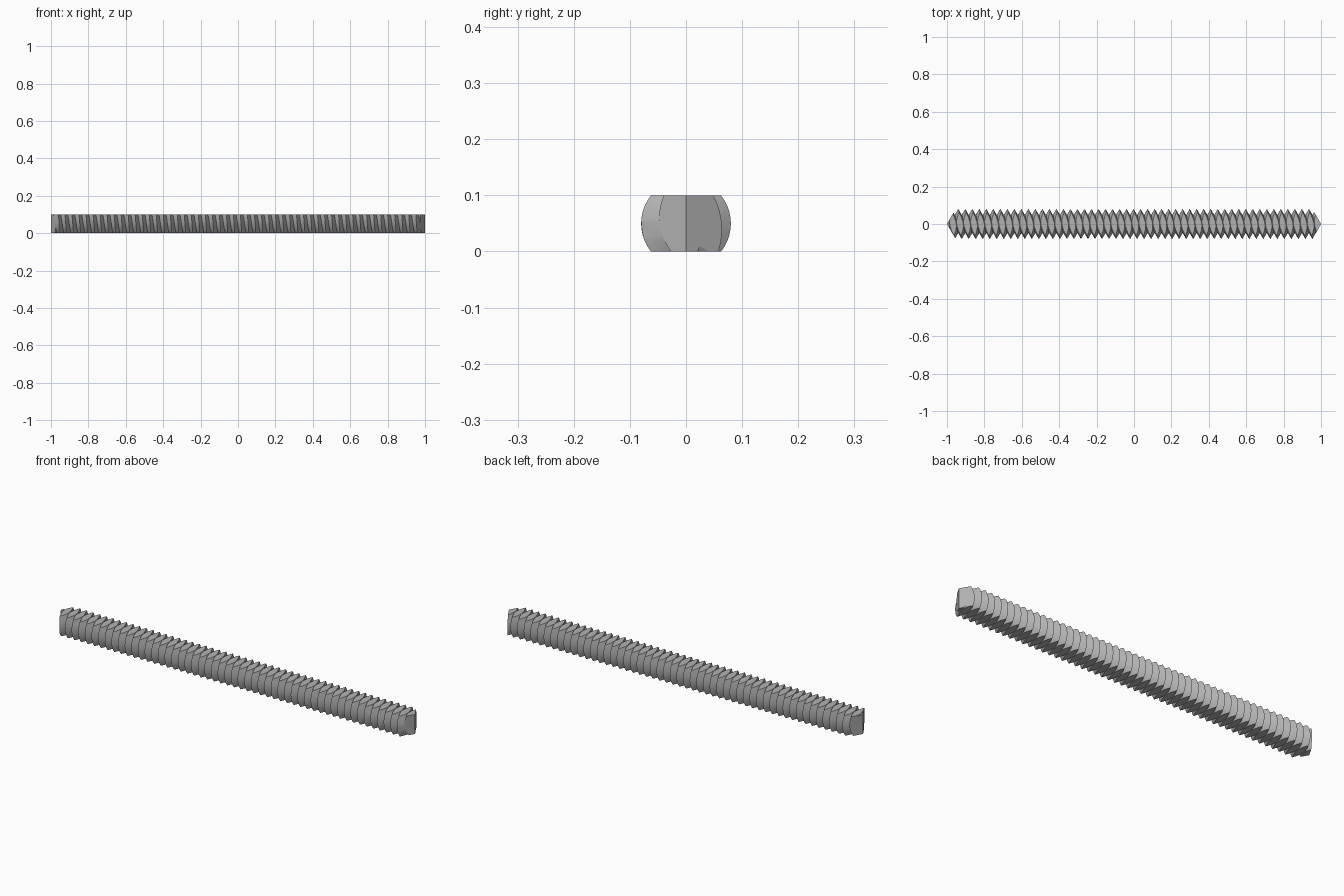
import bpy, bmesh, math

default = bpy.data.objects.get("Cube")
if default:
    bpy.data.objects.remove(default, do_unlink=True)

PITCH = 0.0375
CREST, ROOT = 0.08, 0.0475
AXIS_Z = 0.05
SEGMENTS = 48
END_SLOPE = 0.58        # how far the wedge ends fall back per unit of y
TURNS = 60

steel = bpy.data.materials.new("grey steel")
steel.use_nodes = True
grey = (0.45, 0.45, 0.45, 1)
steel.diffuse_color = grey
steel.node_tree.nodes["Principled BSDF"].inputs["Base Color"].default_value = grey


def make_object(name, bm):
    bmesh.ops.recalc_face_normals(bm, faces=bm.faces)
    mesh = bpy.data.meshes.new(name)
    bm.to_mesh(mesh)
    bm.free()
    mesh.materials.append(steel)
    obj = bpy.data.objects.new(name, mesh)
    bpy.context.collection.objects.link(obj)
    return obj


# Right-handed V thread: rows alternate between root and crest
bm = bmesh.new()
rows = 2 * TURNS + 1
# an odd row (crest) passes the -y side at x = 0.954
start = 0.954 - PITCH * 57.0
grid = []
for j in range(rows + 2):
    radius = CREST if j % 2 else ROOT
    row = []
    for i in range(SEGMENTS):
        a = math.tau * i / SEGMENTS
        x = start + PITCH * (j / 2 + i / SEGMENTS)
        row.append(bm.verts.new((x, radius * math.cos(a), AXIS_Z + radius * math.sin(a))))
    grid.append(row)


def vert(i, j):
    # one full turn lands two rows further along
    return grid[j][i] if i < SEGMENTS else grid[j + 2][0]


for j in range(rows - 1):
    for i in range(SEGMENTS):
        bm.faces.new((vert(i, j), vert(i + 1, j), vert(i + 1, j + 1), vert(i, j + 1)))

# Close both ends with fans to the axis
for j, turn_end in ((0, (2, 1)), (rows - 1, (rows + 1, rows))):
    loop = list(grid[j]) + [grid[k][0] for k in turn_end]
    hub = bm.verts.new((grid[j][0].co.x + PITCH / 2, 0, AXIS_Z))
    for n, v in enumerate(loop):
        bm.faces.new((v, loop[(n + 1) % len(loop)], hub))
bmesh.ops.delete(bm, geom=[v for v in bm.verts if not v.link_faces], context='VERTS')
rod = make_object("threaded_rod", bm)

# Envelope: flat top and bottom, wedge-shaped ends
bm = bmesh.new()
half_width = 0.12
shoulder = 1 - END_SLOPE * half_width
outline = [(1, 0), (shoulder, half_width), (-shoulder, half_width),
           (-1, 0), (-shoulder, -half_width), (shoulder, -half_width)]
base = bm.faces.new([bm.verts.new((x, y, 0)) for x, y in outline])
extruded = bmesh.ops.extrude_face_region(bm, geom=[base])["geom"]
bmesh.ops.translate(bm, vec=(0, 0, 2 * AXIS_Z),
                    verts=[g for g in extruded if isinstance(g, bmesh.types.BMVert)])
envelope = make_object("envelope_cutter", bm)
envelope.hide_render = True

# Trim the thread to the envelope
trim = rod.modifiers.new("trim", 'BOOLEAN')
trim.operation = 'INTERSECT'
trim.solver = 'EXACT'
trim.object = envelope
bpy.ops.object.select_all(action='DESELECT')
rod.select_set(True)
bpy.context.view_layer.objects.active = rod
bpy.ops.object.modifier_apply(modifier=trim.name)
bpy.data.objects.remove(envelope, do_unlink=True)
bpy.ops.object.shade_smooth_by_angle(angle=math.radians(25))
